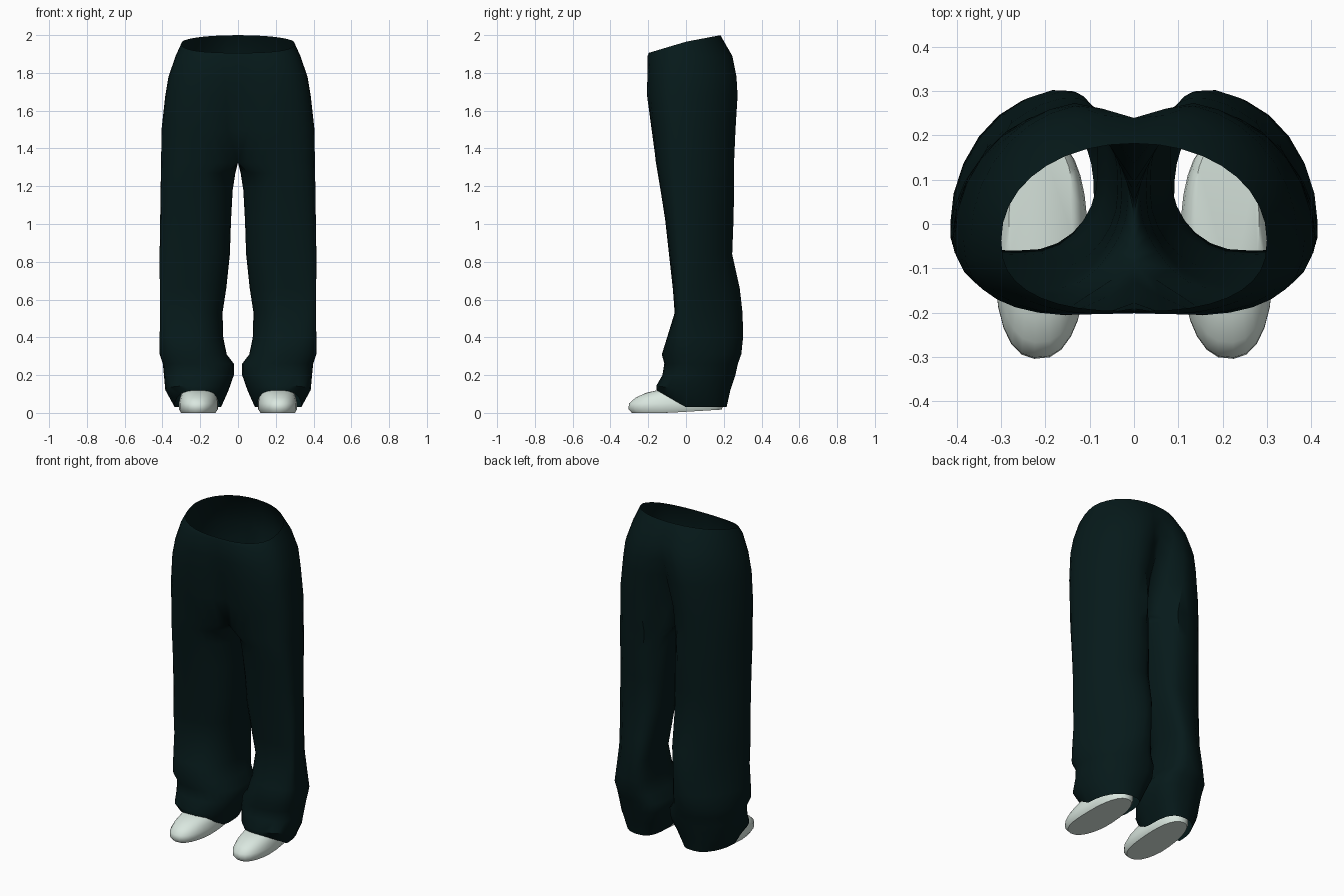
import bpy, bmesh, math

if "Cube" in bpy.data.objects:
    bpy.data.objects.remove(bpy.data.objects["Cube"], do_unlink=True)


def material(name, rgb, rough):
    m = bpy.data.materials.new(name)
    m.use_nodes = True
    m.diffuse_color = (*rgb, 1)
    bsdf = m.node_tree.nodes["Principled BSDF"]
    bsdf.inputs["Base Color"].default_value = (*rgb, 1)
    bsdf.inputs["Roughness"].default_value = rough
    return m


cloth = material("dark teal cloth", (0.0018, 0.0098, 0.0103), 0.9)
leather = material("pale grey leather", (0.70, 0.80, 0.74), 0.7)


def power(v, p):
    return math.copysign(abs(v) ** p, v)


def section(x0, x1, y0, y1, skew=0.0, cleft=0.0, p=0.8, outer=19, inner=7):
    """Rounded cross-section; one crossing x = 0 is cut off flat there.
    skew moves the widest point forward and trims the outer back corner,
    cleft pulls the middle of the back in."""
    cx, rx, cy, ry = (x0 + x1) / 2, (x1 - x0) / 2, (y0 + y1) / 2, (y1 - y0) / 2
    half = x0 <= 0
    a = math.acos(-(cx / rx) ** (1 / p)) if half else math.radians(130)
    side_y = cy - skew
    back_x = cx if half else cx - 0.6 * skew

    def at(t):
        c, s = math.cos(t), math.sin(t)
        mx, my, q = cx, cy, p
        if c > 0:
            my = side_y
        if s > 0:
            mx = back_x
        if c > 0 and s > 0 and skew:
            q = 0.9 + 2 * skew
        elif c < 0 and not half and skew:
            q = 0.65 if s > 0 else 0.95
        x = mx + (x1 - mx if c > 0 else mx - x0) * power(c, q)
        y = my + (y1 - my if s > 0 else my - y0) * power(s, q)
        pull = cleft * max(0, 1 - x / 0.1) * s
        return x, y - pull * (1 if s > 0 else 0.3)

    pts = [at(-a + 2 * a * i / (outer - 1)) for i in range(outer)]
    if half:
        pts[0], pts[-1] = (0, pts[0][1]), (0, pts[-1][1])
    for i in range(1, inner + 1):
        f = i / (inner + 1)
        if half:
            pts.append((0, pts[outer - 1][1] * (1 - f) + pts[0][1] * f))
        else:
            pts.append(at(a + (2 * math.pi - 2 * a) * f))
    return pts


def loft(name, rings, mat, caps=False, angle=40):
    """Skin a list of point rings, drop faces on the mirror plane, mirror."""
    bm = bmesh.new()
    loops = [[bm.verts.new(p) for p in ring] for ring in rings]
    for lo, hi in zip(loops, loops[1:]):
        n = len(lo)
        for i in range(n):
            quad = [lo[i], lo[(i + 1) % n], hi[(i + 1) % n], hi[i]]
            if any(v.co.x > 1e-5 for v in quad):
                bm.faces.new(quad)
    if caps:
        bm.faces.new(loops[0][::-1])
        bm.faces.new(loops[-1])
    bmesh.ops.delete(bm, geom=[v for v in bm.verts if not v.link_faces],
                     context='VERTS')
    bm.normal_update()
    me = bpy.data.meshes.new(name)
    bm.to_mesh(me)
    bm.free()
    ob = bpy.data.objects.new(name, me)
    bpy.context.collection.objects.link(ob)
    me.materials.append(mat)
    bpy.ops.object.select_all(action='DESELECT')
    ob.select_set(True)
    bpy.context.view_layer.objects.active = ob
    bpy.ops.object.shade_smooth_by_angle(angle=math.radians(angle))
    mod = ob.modifiers.new("mirror", 'MIRROR')
    mod.use_clip = True
    mod.merge_threshold = 0.0005


def lift(z, y):
    """Raise the hem over the instep and slope the waistband to the back."""
    if z < 0.15:
        return z - (0.58 if z < 0.1 else 0.15) * min(y, 0)
    if z > 1.9:
        return z + (0.3 if y < 0 else 0.19) * y
    return z


# Trousers, hem to waist:
# z, inner x, outer x, front y, back y, skew, cleft
cuts = [
    (0.03, 0.09, 0.335, -0.155, 0.215, 0.03, 0),
    (0.12, 0.05, 0.385, -0.157, 0.235, 0.05, 0),
    (0.20, 0.022, 0.392, -0.125, 0.262, 0.06, 0),
    (0.26, 0.022, 0.398, -0.115, 0.275, 0.06, 0),
    (0.31, 0.06, 0.415, -0.128, 0.293, 0.08, 0),
    (0.40, 0.078, 0.415, -0.10, 0.303, 0.12, 0),
    (0.53, 0.082, 0.412, -0.06, 0.30, 0.15, 0),
    (0.66, 0.062, 0.414, -0.07, 0.285, 0.14, 0),
    (0.84, 0.043, 0.415, -0.09, 0.245, 0.10, 0),
    (1.02, 0.037, 0.412, -0.11, 0.252, 0.10, 0.05),
    (1.18, 0.028, 0.41, -0.135, 0.255, 0.09, 0.10),
    (1.27, 0.014, 0.408, -0.15, 0.255, 0.08, 0.14),
    (1.325, -0.085, 0.407, -0.16, 0.256, 0.08, 0.16),
    (1.50, -0.13, 0.405, -0.182, 0.262, 0.07, 0.12),
    (1.68, -0.17, 0.385, -0.207, 0.275, 0.07, 0.07),
    (1.78, -0.20, 0.368, -0.207, 0.272, 0.06, 0.04),
    (1.89, -0.26, 0.33, -0.205, 0.25, 0.05, 0.01),
    (1.965, -0.30, 0.30, -0.197, 0.182, 0.03, 0),
]
loft("trousers", [[(x, y, lift(z, y)) for x, y in section(*cut)]
                  for z, *cut in cuts], cloth)

# Shoes, sole to instep: z, inner x, outer x, front y, back y
layers = [
    (0.005, 0.115, 0.30, -0.287, 0.19),
    (0.025, 0.102, 0.312, -0.305, 0.195),
    (0.055, 0.102, 0.312, -0.302, 0.195),
    (0.085, 0.108, 0.306, -0.268, 0.195),
    (0.11, 0.118, 0.297, -0.215, 0.192),
    (0.126, 0.135, 0.285, -0.15, 0.187),
]
# Slightly narrower, raised heel and a toe turned a little outward
loft("shoes", [[(0.207 + (x - 0.207) * (0.98 - 0.2 * max(y, -0.1)) - 0.03 * y,
                 y, z - 0.005 + 0.06 * max(y + 0.1, 0))
                for x, y in section(*layer, p=0.85)]
               for z, *layer in layers], leather, caps=True, angle=50)
